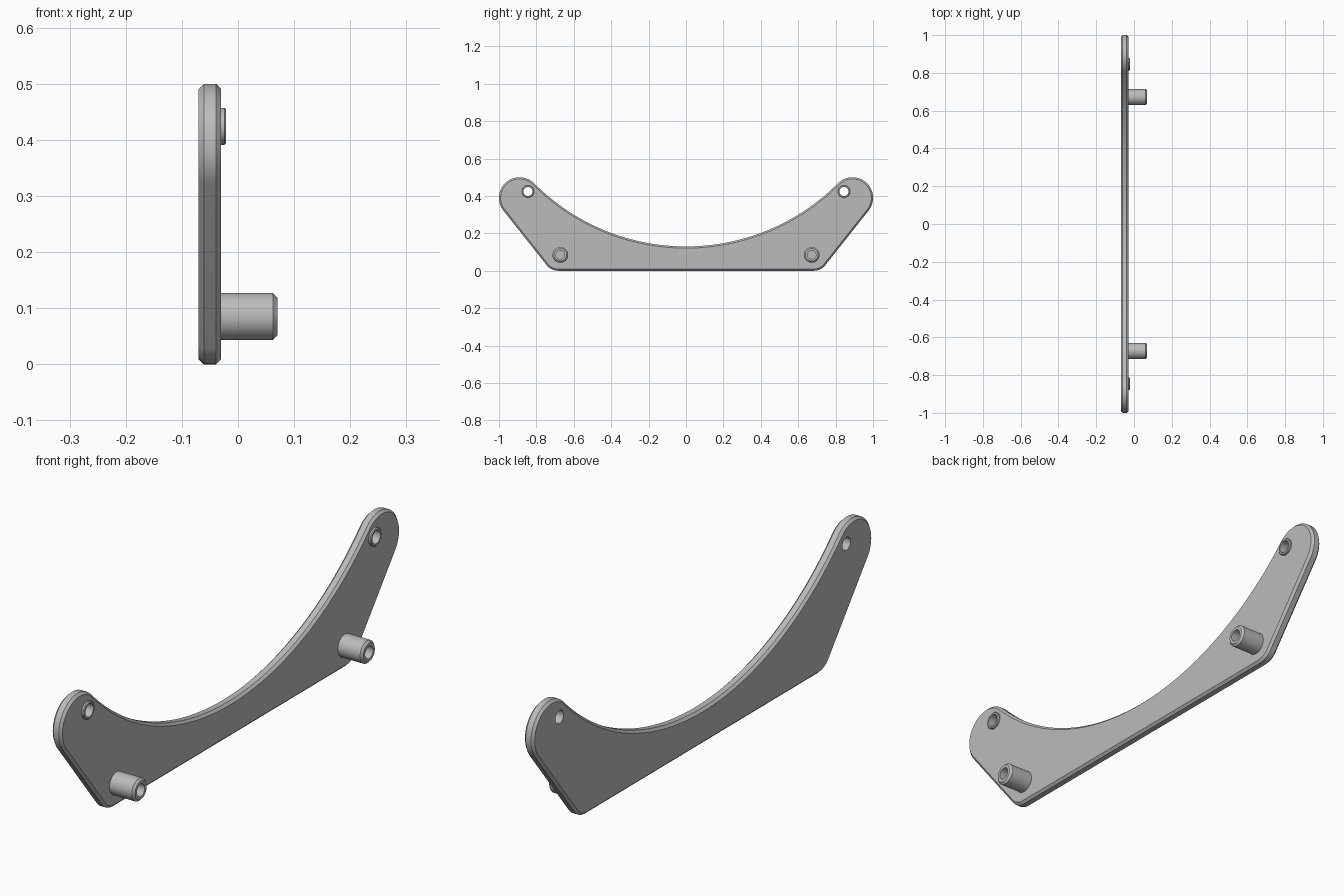
import bpy, bmesh
from math import sin, cos, tan, atan2, radians, pi
from mathutils import Vector

cube = bpy.data.objects.get("Cube")
if cube:
    bpy.data.objects.remove(cube)

grey = bpy.data.materials.new("satin grey")
grey.use_nodes = True
colour = (0.5, 0.5, 0.5, 1)
grey.diffuse_color = colour
grey.node_tree.nodes["Principled BSDF"].inputs["Base Color"].default_value = colour

BACK, FACE, TIP = -0.07, -0.03, 0.07
HOLE = 0.024


def finish(name, bm):
    bmesh.ops.recalc_face_normals(bm, faces=bm.faces)
    mesh = bpy.data.meshes.new(name)
    bm.to_mesh(mesh)
    bm.free()
    obj = bpy.data.objects.new(name, mesh)
    bpy.context.collection.objects.link(obj)
    mesh.materials.append(grey)
    return obj


def select(obj):
    bpy.ops.object.select_all(action='DESELECT')
    obj.select_set(True)
    bpy.context.view_layer.objects.active = obj


def smooth(obj):
    select(obj)
    bpy.ops.object.shade_smooth_by_angle(angle=radians(30))


def lathe(name, profile, y, z):
    """Revolve (x, radius) points around an axis parallel to x."""
    bm = bmesh.new()
    verts = [bm.verts.new((x, y + r, z)) for x, r in profile]
    edges = [bm.edges.new((a, b)) for a, b in zip(verts, verts[1:] + verts[:1])]
    bmesh.ops.spin(bm, geom=verts + edges, cent=(0, y, z), axis=(1, 0, 0),
                   angle=2 * pi, steps=40, use_merge=True)
    bmesh.ops.remove_doubles(bm, verts=bm.verts, dist=1e-5)
    return finish(name, bm)


def arc(cy, cz, r, start, end, steps):
    angles = [start + (end - start) * i / steps for i in range(steps + 1)]
    return [(cy + r * cos(a), cz + r * sin(a)) for a in angles]


# Half outline: bottom corner, rounded ear, then the large concave sweep
lobe_y, lobe_z, lobe_r = 0.89, 0.39, 0.11
sweep_z, sweep_r = 1.275, 1.145
slant = radians(-38.4)
corner_r = 0.08
edge_y = lobe_y + (lobe_r + lobe_z * sin(slant)) / cos(slant)
corner_y = edge_y - corner_r * tan((slant + pi / 2) / 2)
join = atan2(lobe_z - sweep_z, lobe_y)
half = arc(corner_y, corner_r, corner_r, -pi / 2, slant, 10)
half += arc(lobe_y, lobe_z, lobe_r, slant, join + pi, 32)
half += arc(0, sweep_z, sweep_r, join, -pi / 2, 40)[1:]
outline = half + [(-y, z) for y, z in reversed(half[:-1])]

# Plate with chamfered rim
bm = bmesh.new()
face = bm.faces.new([bm.verts.new((BACK, y, z)) for y, z in outline])
new = bmesh.ops.extrude_face_region(bm, geom=[face])["geom"]
bmesh.ops.translate(bm, vec=Vector((FACE - BACK, 0, 0)),
                    verts=[v for v in new if isinstance(v, bmesh.types.BMVert)])
plate = finish("plate", bm)
bevel = plate.modifiers.new("rim chamfer", 'BEVEL')
bevel.width = 0.009
bevel.segments = 1
bevel.limit_method = 'ANGLE'
bevel.angle_limit = radians(60)
select(plate)
bpy.ops.object.modifier_apply(modifier=bevel.name)

for side, sign in (("left", 1), ("right", -1)):
    # Through hole in each ear
    y, z = sign * 0.845, 0.424
    cutter = lathe("hole_cutter", [(-0.2, 0), (-0.2, HOLE), (0.1, HOLE), (0.1, 0)], y, z)
    cutter.hide_render = True
    cut = plate.modifiers.new("hole", 'BOOLEAN')
    cut.operation = 'DIFFERENCE'
    cut.solver = 'EXACT'
    cut.object = cutter
    select(plate)
    bpy.ops.object.modifier_apply(modifier=cut.name)
    bpy.data.objects.remove(cutter)

    # Low raised collar around the hole
    smooth(lathe("collar_" + ("back" if sign > 0 else "front"),
                 [(FACE, HOLE), (FACE, 0.033), (-0.024, 0.033),
                  (-0.021, 0.03), (-0.021, HOLE)], y, z))

    # Standoff with chamfered tip and blind bore
    smooth(lathe("standoff_" + ("back" if sign > 0 else "front"),
                 [(FACE, 0), (FACE, 0.042), (TIP - 0.008, 0.042),
                  (TIP, 0.034), (TIP, 0.023), (FACE + 0.003, 0.023),
                  (FACE + 0.003, 0)], sign * 0.672, 0.085))

smooth(plate)
